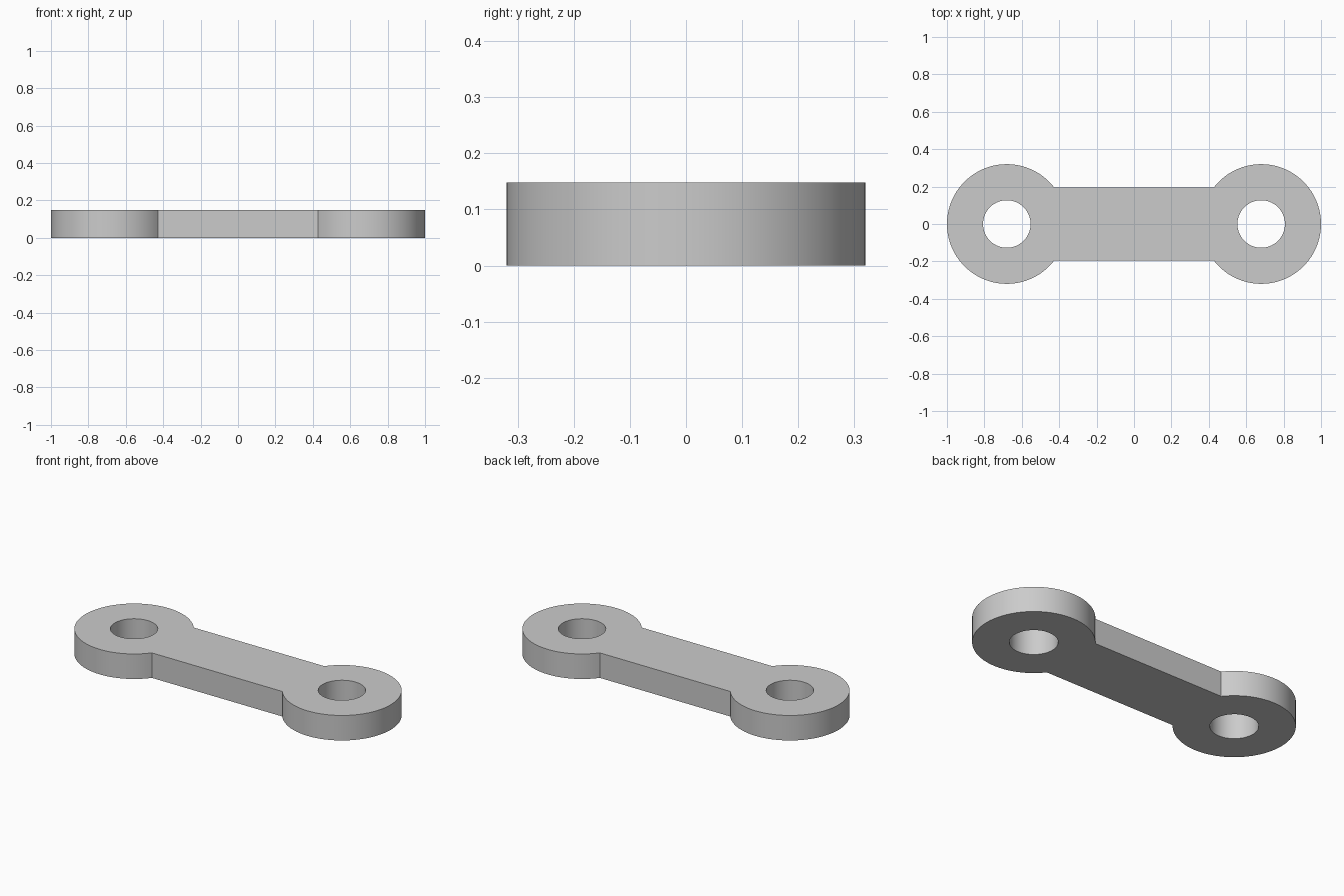
import bpy
import bmesh
from math import asin, cos, sin, pi, radians

cube = bpy.data.objects.get("Cube")
if cube:
    bpy.data.objects.remove(cube, do_unlink=True)

EYE_X, EYE_R, HOLE_R = 0.68, 0.32, 0.127
HALF_WIDTH, THICKNESS = 0.196, 0.148
NECK_STEPS, ARC_STEPS = 16, 60

# Plain grey metal
grey = bpy.data.materials.new("grey_metal")
grey.use_nodes = True
colour = (0.6, 0.6, 0.6, 1)
grey.diffuse_color = colour
grey.node_tree.nodes["Principled BSDF"].inputs["Base Color"].default_value = colour

# Angles around an eye: first the neck side, then the exposed arc
neck = asin(HALF_WIDTH / EYE_R)
angles = [-neck + 2 * neck * i / NECK_STEPS for i in range(NECK_STEPS)]
angles += [neck + 2 * (pi - neck) * i / ARC_STEPS for i in range(ARC_STEPS)]

bm = bmesh.new()


def ring(side, radius):
    return [bm.verts.new((side * (EYE_X - radius * cos(a)), radius * sin(a), 0))
            for a in angles]


# Flat annular eye at each end
necks = []
for side in (-1, 1):
    outer, inner = ring(side, EYE_R), ring(side, HOLE_R)
    for i in range(len(angles)):
        j = (i + 1) % len(angles)
        bm.faces.new((outer[i], outer[j], inner[j], inner[i]))
    necks.append(outer[:NECK_STEPS + 1])

# Shank between the eyes, sharing their neck edges
bm.faces.new(necks[0] + necks[1][::-1])

# Thicken the whole profile
result = bmesh.ops.extrude_face_region(bm, geom=bm.faces[:], use_keep_orig=True)
top = [v for v in result["geom"] if isinstance(v, bmesh.types.BMVert)]
bmesh.ops.translate(bm, verts=top, vec=(0, 0, THICKNESS))
bmesh.ops.recalc_face_normals(bm, faces=bm.faces[:])

mesh = bpy.data.meshes.new("link_plate")
bm.to_mesh(mesh)
bm.free()
mesh.materials.append(grey)
link = bpy.data.objects.new("link_plate", mesh)
bpy.context.collection.objects.link(link)

# Smooth round walls with crisp rims
bpy.ops.object.select_all(action="DESELECT")
link.select_set(True)
bpy.context.view_layer.objects.active = link
bpy.ops.object.shade_smooth_by_angle(angle=radians(30))
